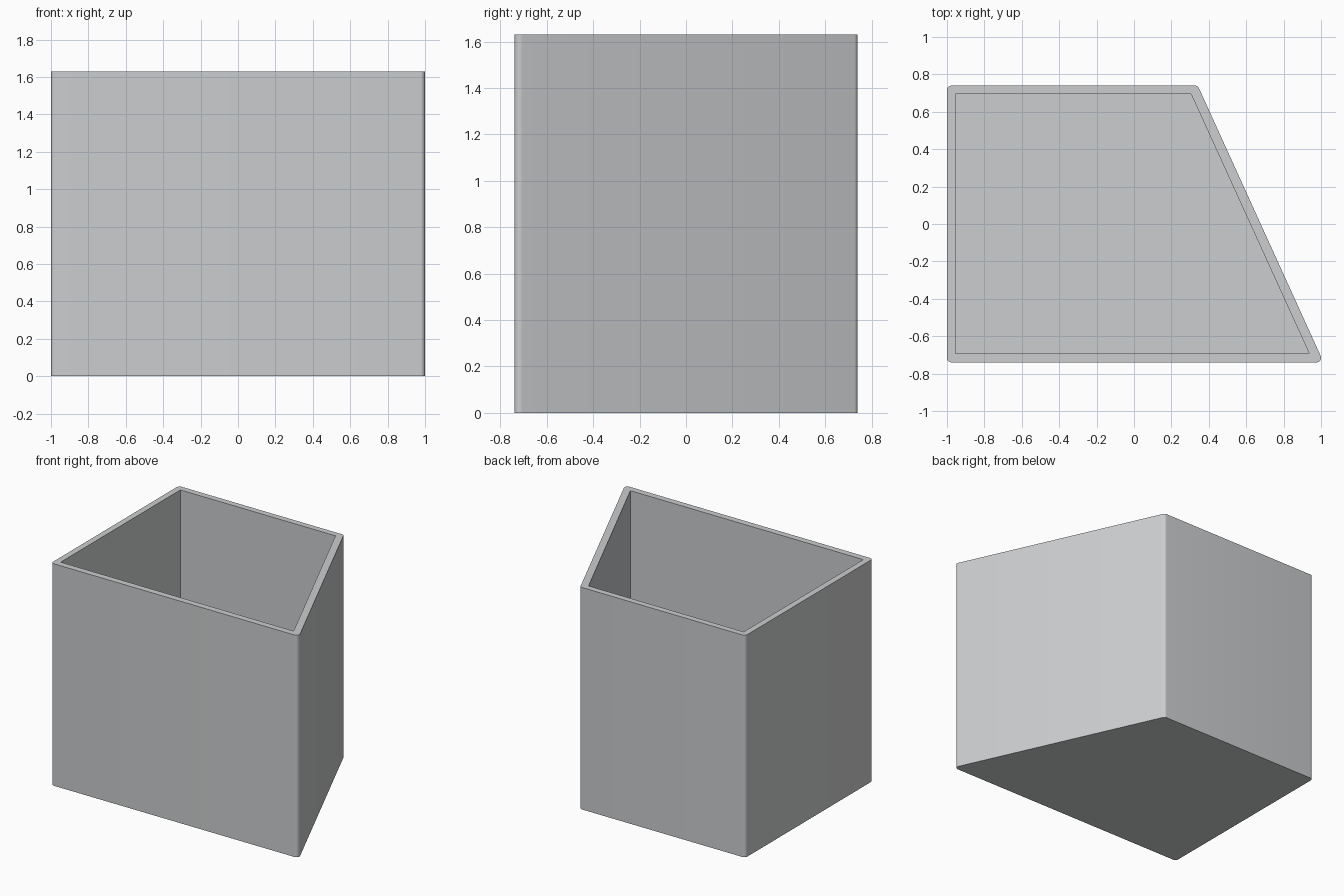
import bpy
import bmesh
import math
from mathutils import Vector

if "Cube" in bpy.data.objects:
    bpy.data.objects.remove(bpy.data.objects["Cube"])

HEIGHT = 1.63
FLOOR = 0.045
RADIUS = 0.025
OUTER = [(-1, -0.74), (1.014, -0.74), (0.341, 0.74), (-1, 0.74)]
INNER = [(-0.955, -0.693), (0.937, -0.693), (0.305, 0.695), (-0.955, 0.695)]


def rounded(corners, radius, steps=8):
    """Counter-clockwise outline with every corner turned into an arc."""
    points = []
    for i, corner in enumerate(corners):
        p = Vector(corner)
        to_prev = (Vector(corners[i - 1]) - p).normalized()
        to_next = (Vector(corners[(i + 1) % len(corners)]) - p).normalized()
        half = to_prev.angle(to_next) / 2
        centre = p + (to_prev + to_next).normalized() * radius / math.sin(half)
        start = math.atan2(-to_prev.x, to_prev.y) + math.pi
        # outward normal of the incoming edge, then sweep to the outgoing one
        normal = Vector((-to_prev.y, to_prev.x))
        start = math.atan2(normal.y, normal.x)
        sweep = math.pi - 2 * half
        for s in range(steps + 1):
            a = start + sweep * s / steps
            points.append(centre + radius * Vector((math.cos(a), math.sin(a))))
    return points


def wall(bm, outline, low, high):
    """Vertical wall around an outline; returns its bottom and top rings."""
    rings = [[bm.verts.new((p[0], p[1], z)) for p in outline] for z in (low, high)]
    bottom, top = rings
    for i in range(len(outline)):
        j = (i + 1) % len(outline)
        bm.faces.new((bottom[i], bottom[j], top[j], top[i]))
    return bottom, top


# Open container: rounded outer shell, sharp-cornered cavity and flat rim
bm = bmesh.new()
outer_bottom, outer_top = wall(bm, rounded(OUTER, RADIUS), 0, HEIGHT)
inner_bottom, inner_top = wall(bm, INNER, FLOOR, HEIGHT)
bm.faces.new(outer_bottom)
bm.faces.new(inner_bottom)
rim_verts = set(outer_top + inner_top)
rim_edges = [e for e in bm.edges if set(e.verts) <= rim_verts]
bmesh.ops.triangle_fill(bm, edges=rim_edges, use_beauty=True)
bmesh.ops.recalc_face_normals(bm, faces=bm.faces)

mesh = bpy.data.meshes.new("container")
bm.to_mesh(mesh)
bm.free()
container = bpy.data.objects.new("container", mesh)
bpy.context.collection.objects.link(container)

# Single light grey finish
grey = bpy.data.materials.new("light_grey")
grey.use_nodes = True
colour = (0.6, 0.61, 0.62, 1)
grey.diffuse_color = colour
grey.node_tree.nodes["Principled BSDF"].inputs["Base Color"].default_value = colour
mesh.materials.append(grey)

bpy.context.view_layer.objects.active = container
container.select_set(True)
bpy.ops.object.shade_smooth_by_angle(angle=math.radians(30))
